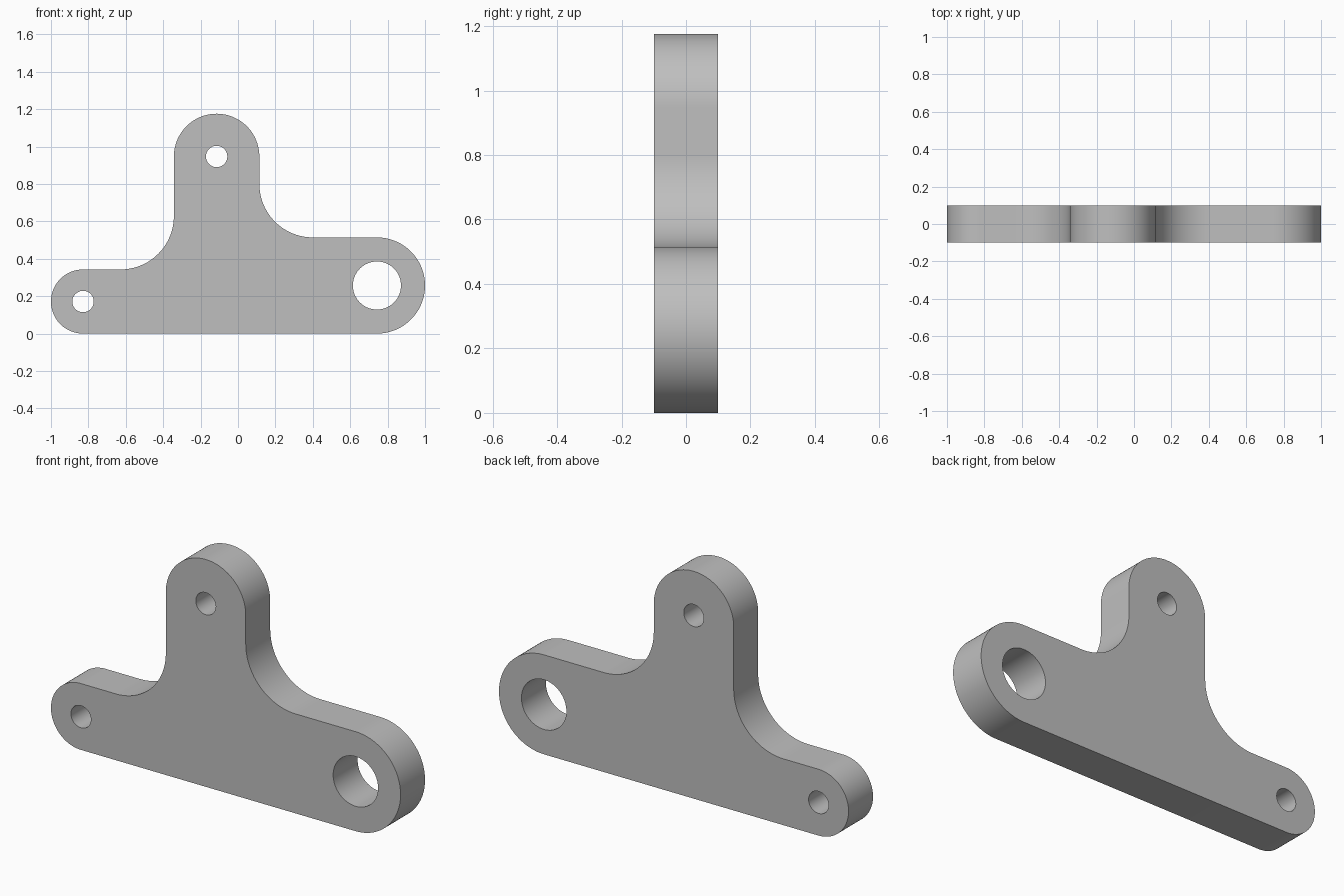
import bpy
import bmesh
from math import sin, cos, radians

cube = bpy.data.objects.get("Cube")
if cube:
    bpy.data.objects.remove(cube, do_unlink=True)

UNIT = 2 / 35          # the plate is 35 units long
HALF_DEPTH = 0.1

# Boss centres (x, z) and radii
small_r, large_r, top_r, fillet_r = 3 * UNIT, 4.5 * UNIT, 4 * UNIT, 5 * UNIT
small = (-1 + small_r, small_r)
large = (1 - large_r, large_r)
top = (-2 * UNIT, 0.947)


def arc(centre, r, start, end, steps):
    """Points along an arc, angles in degrees."""
    angles = [radians(start + (end - start) * i / steps) for i in range(steps + 1)]
    return [(centre[0] + r * cos(a), centre[1] + r * sin(a)) for a in angles]


def circle(centre, r):
    return arc(centre, r, 0, 360, 64)[:-1]


# Outline, anticlockwise: large boss, fillet, top boss, fillet, small boss
right_fillet = (top[0] + top_r + fillet_r, 2 * large_r + fillet_r)
left_fillet = (top[0] - top_r - fillet_r, 2 * small_r + fillet_r)
outline = (arc(large, large_r, -90, 90, 48)
           + arc(right_fillet, fillet_r, 270, 180, 24)
           + arc(top, top_r, 0, 180, 48)
           + arc(left_fillet, fillet_r, 0, -90, 24)
           + arc(small, small_r, 90, 270, 48))
holes = [circle(small, UNIT), circle(top, UNIT), circle(large, 2.25 * UNIT)]

# Fill the profile around the holes, then extrude it to full depth
bm = bmesh.new()
for loop in [outline] + holes:
    verts = [bm.verts.new((x, -HALF_DEPTH, z)) for x, z in loop]
    for a, b in zip(verts, verts[1:] + verts[:1]):
        bm.edges.new((a, b))
bmesh.ops.triangle_fill(bm, edges=bm.edges[:], use_beauty=True, normal=(0, -1, 0))
result = bmesh.ops.extrude_face_region(bm, geom=bm.faces[:], use_keep_orig=True)
moved = [g for g in result["geom"] if isinstance(g, bmesh.types.BMVert)]
bmesh.ops.translate(bm, verts=moved, vec=(0, 2 * HALF_DEPTH, 0))
bmesh.ops.recalc_face_normals(bm, faces=bm.faces[:])

mesh = bpy.data.meshes.new("bracket_plate")
bm.to_mesh(mesh)
bm.free()
plate = bpy.data.objects.new("bracket_plate", mesh)
bpy.context.collection.objects.link(plate)

# Plain grey finish
grey = bpy.data.materials.new("light_grey")
grey.use_nodes = True
colour = (0.52, 0.52, 0.52, 1)
grey.diffuse_color = colour
grey.node_tree.nodes["Principled BSDF"].inputs["Base Color"].default_value = colour
mesh.materials.append(grey)

# Smooth rims with sharp face edges
bpy.ops.object.select_all(action="DESELECT")
plate.select_set(True)
bpy.context.view_layer.objects.active = plate
bpy.ops.object.shade_smooth_by_angle(angle=radians(30))
